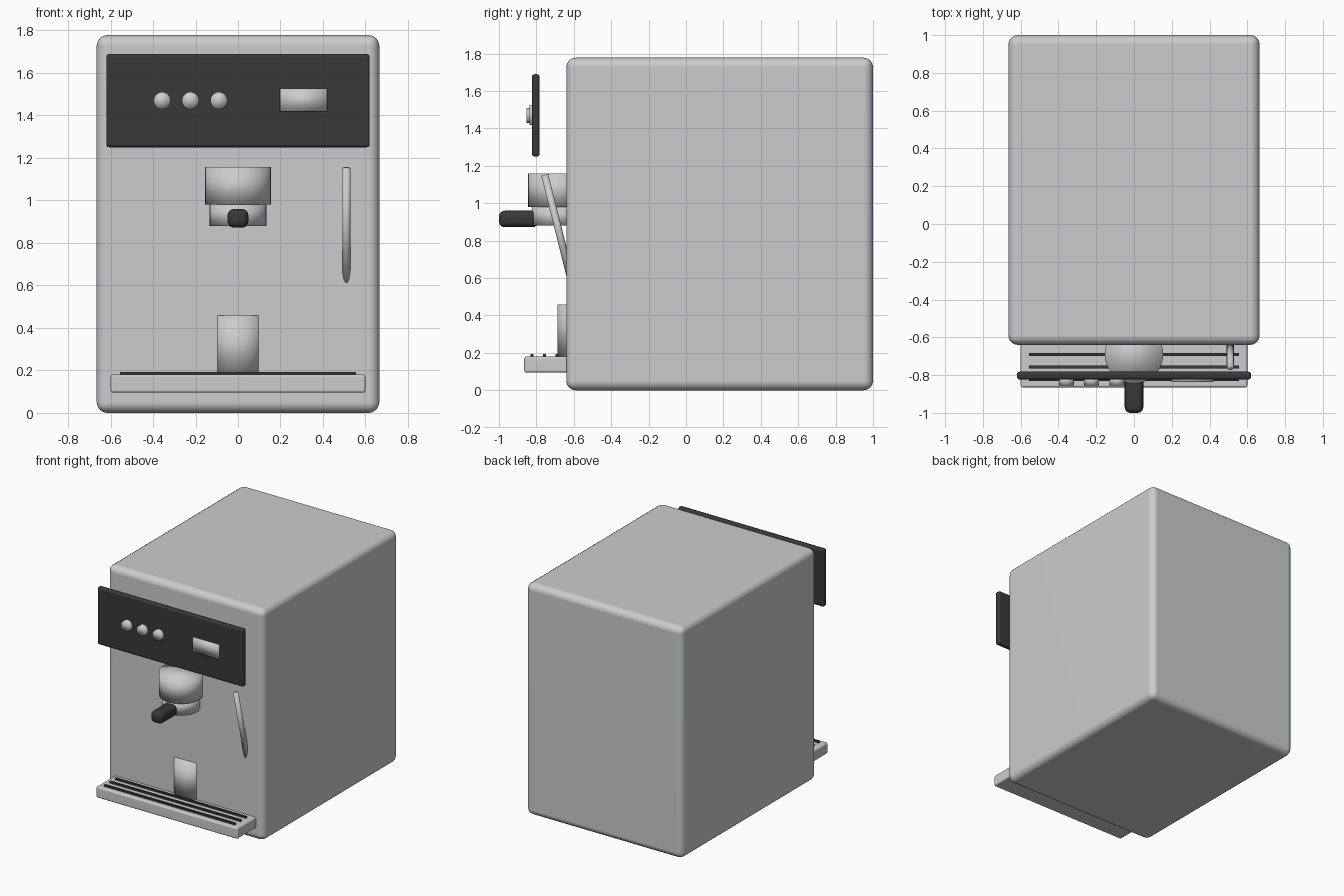
import bpy
from mathutils import Vector

if "Cube" in bpy.data.objects:
    bpy.data.objects.remove(bpy.data.objects["Cube"])


def make_material(name, rgb):
    m = bpy.data.materials.new(name)
    m.diffuse_color = (*rgb, 1.0)
    m.use_nodes = True
    m.node_tree.nodes["Principled BSDF"].inputs["Base Color"].default_value = m.diffuse_color
    return m


STEEL = make_material("brushed steel", (0.6, 0.605, 0.61))
BLACK = make_material("black plastic", (0.04, 0.04, 0.04))


def finish(obj, name, mat, bevel=0.0, segments=3, soft=False):
    obj.name = name
    obj.data.materials.append(mat)
    if bevel:
        b = obj.modifiers.new("Bevel", 'BEVEL')
        b.width, b.segments = bevel, segments
        b.limit_method = 'ANGLE'
    if soft or bevel:
        bpy.ops.object.shade_smooth()
    return obj


def box(name, mat, lo, hi, bevel=0.0, segments=3, soft=False):
    lo, hi = Vector(lo), Vector(hi)
    bpy.ops.mesh.primitive_cube_add(size=1, location=(lo + hi) / 2)
    obj = bpy.context.object
    obj.scale = hi - lo
    bpy.ops.object.transform_apply(location=False, rotation=False, scale=True)
    return finish(obj, name, mat, bevel, segments, soft)


def rod(name, mat, a, b, radius, bevel=0.0, soft=True):
    a, b = Vector(a), Vector(b)
    bpy.ops.mesh.primitive_cylinder_add(vertices=32, radius=radius, depth=(b - a).length,
                                        location=(a + b) / 2)
    obj = bpy.context.object
    obj.rotation_euler = (b - a).to_track_quat('Z', 'Y').to_euler()
    return finish(obj, name, mat, bevel, 3, soft)


# Main housing
body = box("body", STEEL, (-0.665, -0.64, 0), (0.665, 1.0, 1.778), 0.05, 4)
w = body.modifiers.new("Weighted", 'WEIGHTED_NORMAL')
w.keep_sharp = True

# Control panel, standing forward of the housing
panel = box("control_panel", BLACK, (-0.62, -0.824, 1.25), (0.62, -0.782, 1.69), 0.015, 3)
panel.modifiers.new("Weighted", 'WEIGHTED_NORMAL')

# Buttons and display on the panel
for i, x in enumerate((-0.357, -0.224, -0.09)):
    rod(f"button_{i + 1}", STEEL, (x, -0.81, 1.47), (x, -0.854, 1.47), 0.04)
box("display", STEEL, (0.198, -0.836, 1.418), (0.42, -0.81, 1.526), soft=True)

# Brew group, filter holder and handle
rod("group_head", STEEL, (0, -0.69, 0.98), (0, -0.69, 1.158), 0.155)
rod("filter_holder", STEEL, (0, -0.69, 0.88), (0, -0.69, 0.982), 0.134)
box("holder_handle", BLACK, (-0.049, -1.0, 0.872), (0.049, -0.79, 0.96), 0.03, 4)

# Steam wand running back into the housing
rod("steam_wand", STEEL, (0.51, -0.755, 1.152), (0.51, -0.605, 0.55), 0.019)

# Cup, partly sunk in the housing front
rod("cup", STEEL, (0, -0.562, 0.18), (0, -0.562, 0.458), 0.125)

# Drip tray with grille bars
tray = box("drip_tray", STEEL, (-0.6, -0.865, 0.095), (0.6, -0.5, 0.18), 0.012, 3)
tray.modifiers.new("Weighted", 'WEIGHTED_NORMAL')
for i, y in enumerate((-0.823, -0.756, -0.69)):
    box(f"grille_bar_{i + 1}", BLACK, (-0.555, y - 0.008, 0.17), (0.555, y + 0.008, 0.193))
